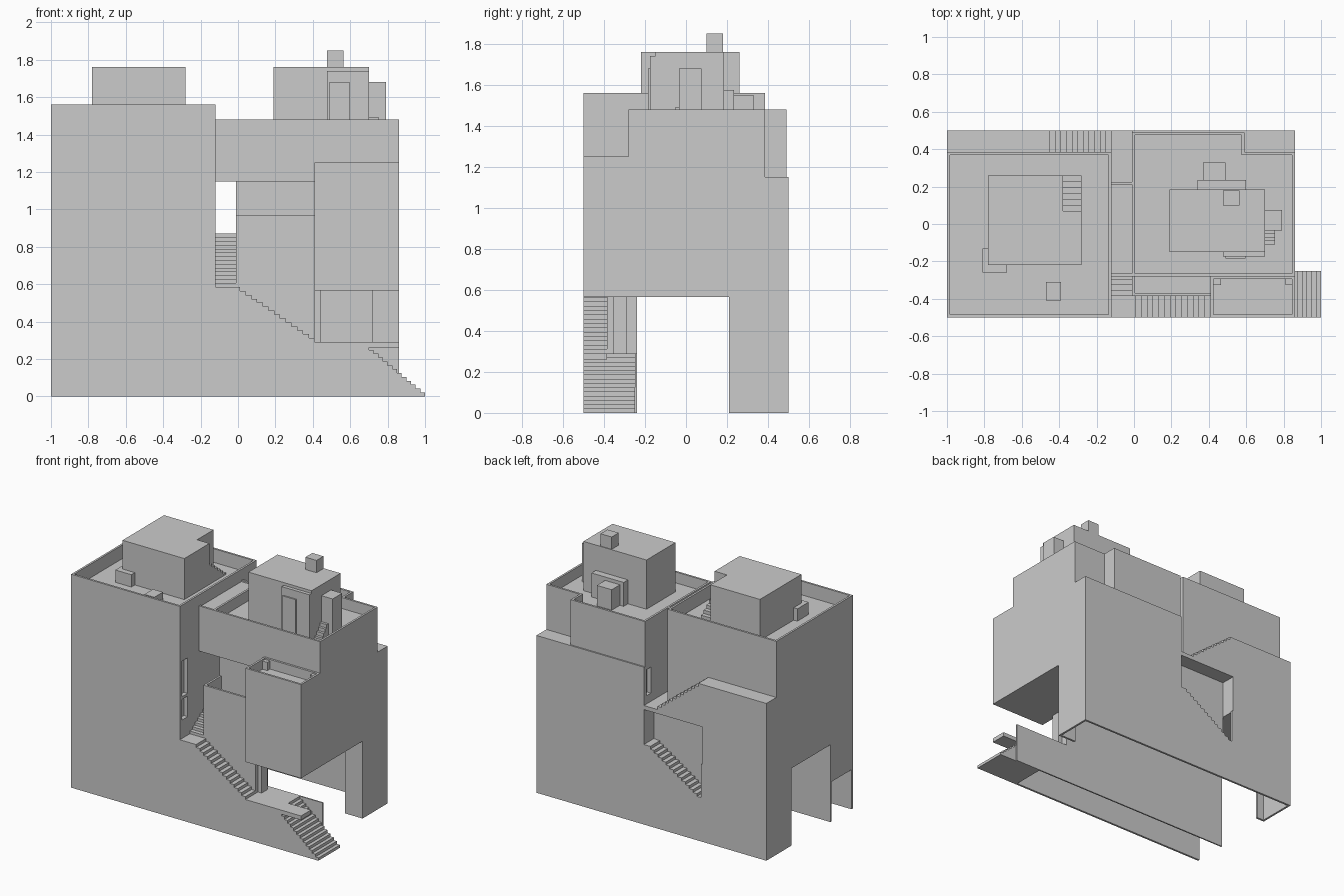
import bpy, bmesh
from mathutils import Vector

if "Cube" in bpy.data.objects:
    bpy.data.objects.remove(bpy.data.objects["Cube"])


def finish(name, bm):
    bmesh.ops.recalc_face_normals(bm, faces=bm.faces)
    me = bpy.data.meshes.new(name)
    bm.to_mesh(me)
    bm.free()
    ob = bpy.data.objects.new(name, me)
    bpy.context.collection.objects.link(ob)
    return ob


def prism(name, pts, axis, a, b, rim=None):
    """Extrude a 2D outline along an axis; rim=(thickness, depth) sinks the top."""
    place = {'x': lambda p: (a, p[0], p[1]),
             'y': lambda p: (p[0], a, p[1]),
             'z': lambda p: (p[0], p[1], a)}[axis]
    bm = bmesh.new()
    base = bm.faces.new([bm.verts.new(place(p)) for p in pts])
    ext = bmesh.ops.extrude_face_region(bm, geom=[base], use_keep_orig=True)['geom']
    vec = Vector([(b - a) * (axis == k) for k in 'xyz'])
    bmesh.ops.translate(bm, vec=vec, verts=[g for g in ext if isinstance(g, bmesh.types.BMVert)])
    bmesh.ops.recalc_face_normals(bm, faces=bm.faces)
    if rim:
        top = max(bm.faces, key=lambda f: f.calc_center_median().z)
        bmesh.ops.inset_region(bm, faces=[top], thickness=rim[0], use_even_offset=True)
        inner = bmesh.ops.extrude_discrete_faces(bm, faces=[top])['faces'][0]
        # the discrete extrusion leaves side walls around the sunken deck
        bmesh.ops.translate(bm, vec=(0, 0, -rim[1]), verts=inner.verts)
    return finish(name, bm)


def box(name, x0, x1, y0, y1, z0, z1, rim=None):
    return prism(name, [(x0, y0), (x1, y0), (x1, y1), (x0, y1)], 'z', z0, z1, rim)


def steps(a0, z0, a1, z1, n):
    """Sawtooth from the low end (a0, z0) to the high end (a1, z1)."""
    pts, da, dz = [(a0, z0)], (a1 - a0) / n, (z1 - z0) / n
    for i in range(n):
        pts += [(a0 + i * da, z0 + (i + 1) * dz), (a0 + (i + 1) * da, z0 + (i + 1) * dz)]
    return pts


def cut(ob, *b):
    cutter = box(ob.name + "_cutter", *b)
    cutter.hide_render = True
    cutter.hide_set(True)
    m = ob.modifiers.new("opening", 'BOOLEAN')
    m.operation, m.solver, m.object = 'DIFFERENCE', 'EXACT', cutter


B = 0.565   # underside of the raised storeys
T = 0.015   # wall thickness

# Left tower with sunken roof deck and side windows
left = box("left_tower", -1, -.12, -.5, .385, B, 1.56, (T, .1))
cut(left, -.15, -.1, -.475, -.41, .89, 1.15)
cut(left, -.15, -.1, -.475, -.41, .72, .87)

# Right tower: lower body, recessed loggia wall, overhanging top
right = box("right_body", -.01, .86, -.2, .5, B, 1.15)
cut(right, -.03, .02, .42, .47, .93, 1.12)
box("right_front_pier", .41, .86, -.28, -.2, B, 1.15)
prism("right_top", [(-.01, -.28), (.86, -.28), (.86, .385), (.59, .385), (.59, .49), (-.01, .49)],
      'z', 1.15, 1.48, (T, .08))
box("front_bay", .41, .86, -.5, -.28, B, 1.25, (T, .07))
for i, x in enumerate((.42, .81)):
    box(f"bay_roof_box_{i}", x, x + .045, -.325, -.28, 1.15, 1.24)
box("bridge", -.12, -.01, -.28, .22, 1.15, 1.47)
box("bridge_parapet", -.12, -.01, .21, .225, 1.15, 1.48)
box("bridge_parapet_front", -.12, -.01, -.28, -.265, 1.15, 1.48)

# Balcony
box("balcony_floor", -.01, .41, -.385, -.2, B, .87)
box("balcony_front", -.01, .41, -.385, -.37, .59, .97)
box("balcony_side", -.01, .005, -.385, -.2, .59, .97)

# Front wall that follows the two outdoor flights
lower = steps(1, 0, .65, .29, 14)
upper = steps(.41, .29, -.02, .585, 14)
prism("front_wall", [(-1, 0)] + lower + upper + [(-.12, .585), (-1, .585)], 'y', -.5, -.5 + T)
prism("lower_flight", lower + [(.65, 0)], 'y', -.5, -.25)
prism("upper_flight", upper + [(-.12, .585), (-.12, .545), (-.02, .545), (.41, .25)],
      'y', -.5, -.385)
box("landing", .39, .86, -.5, -.385, .26, .29)
box("landing_inner", .39, .65, -.385, -.24, .26, .29)
box("stair_back_wall", -.01, .41, -.385, -.37, .29, .59)

# Porch below the bay
box("porch_wall", .395, .41, -.37, -.24, .29, B)
box("porch_post", .41, .44, -.355, -.29, .29, B)

# Undercroft walls and corner legs
box("undercroft_wall_high", -1, .41, -.25, -.24, 0, B)
box("undercroft_wall_low", .41, .86, -.25, -.24, 0, .29)
box("left_end_wall", -1, -1 + T, -.5, -.24, .29, B)
for side, x0, x1, e in (("left", -1, -.93, -1), ("right", .72, .86, .86 - T)):
    box(f"{side}_leg_end", e, e + T, .21, .5, 0, B)
    box(f"{side}_leg_return", x0, x1, .21, .21 + T, 0, B)

# Passage between the towers
climb = steps(-.385, .585, .02, .87, 14)
prism("passage_flight", climb + [(.385, .87), (.385, B), (-.385, B)], 'x', -.12, -.01)
box("passage_back_platform", -.12, -.01, .385, .5, .84, .87)

# Rear terrace, flight down to the passage, and the alcove flight beneath
box("rear_terrace", -1, -.48, .385, .5, B, 1.15)
prism("rear_flight", steps(-.12, .87, -.48, 1.15, 12) + [(-.48, .84), (-.12, .84)],
      'y', .385, .5)
alcove = steps(-.47, .3, -.03, .585, 14)
prism("alcove_flight", alcove + [(-.01, .585), (-.01, .54), (-.03, .54), (-.47, .255)],
      'y', .385, .5)
prism("rear_wall", [(-1, B), (-1, 0), (.86, 0), (.86, B), (-.01, B), (-.01, .585)]
      + alcove[::-1] + [(-.47, B)], 'y', .5 - T, .5)
box("alcove_inner_wall", -.48, -.03, .375, .39, .25, .86)

# Left roof hut with a stair notch
prism("left_hut", [(-.78, -.22), (-.28, -.22), (-.28, .07), (-.38, .07), (-.38, .26), (-.78, .26)],
      'z', 1.45, 1.76)
prism("left_hut_steps", steps(.26, 1.45, .07, 1.6, 6) + [(.07, 1.45)], 'x', -.38, -.28)
prism("left_roof_bench", [(-.81, -.26), (-.68, -.26), (-.68, -.22), (-.78, -.22), (-.78, -.13), (-.81, -.13)],
      'z', 1.45, 1.55)
box("left_roof_hatch", -.47, -.39, -.41, -.31, 1.45, 1.52)

# Right roof hut and its attachments
box("right_hut", .19, .7, -.15, .185, 1.39, 1.76)
box("right_hut_front", .475, .7, -.175, -.15, 1.39, 1.74)
box("hut_door", .49, .595, -.185, -.15, 1.39, 1.68)
box("chimney", .475, .565, .1, .18, 1.7, 1.85)
box("hut_back_ledge", .34, .6, .185, .235, 1.39, 1.575)
box("hut_back_box", .37, .49, .235, .33, 1.39, 1.55)
box("hut_side_box", .7, .79, -.035, .075, 1.39, 1.68)
prism("hut_side_steps", steps(-.11, 1.39, -.035, 1.49, 4) + [(-.035, 1.39)], 'x', .7, .755)
